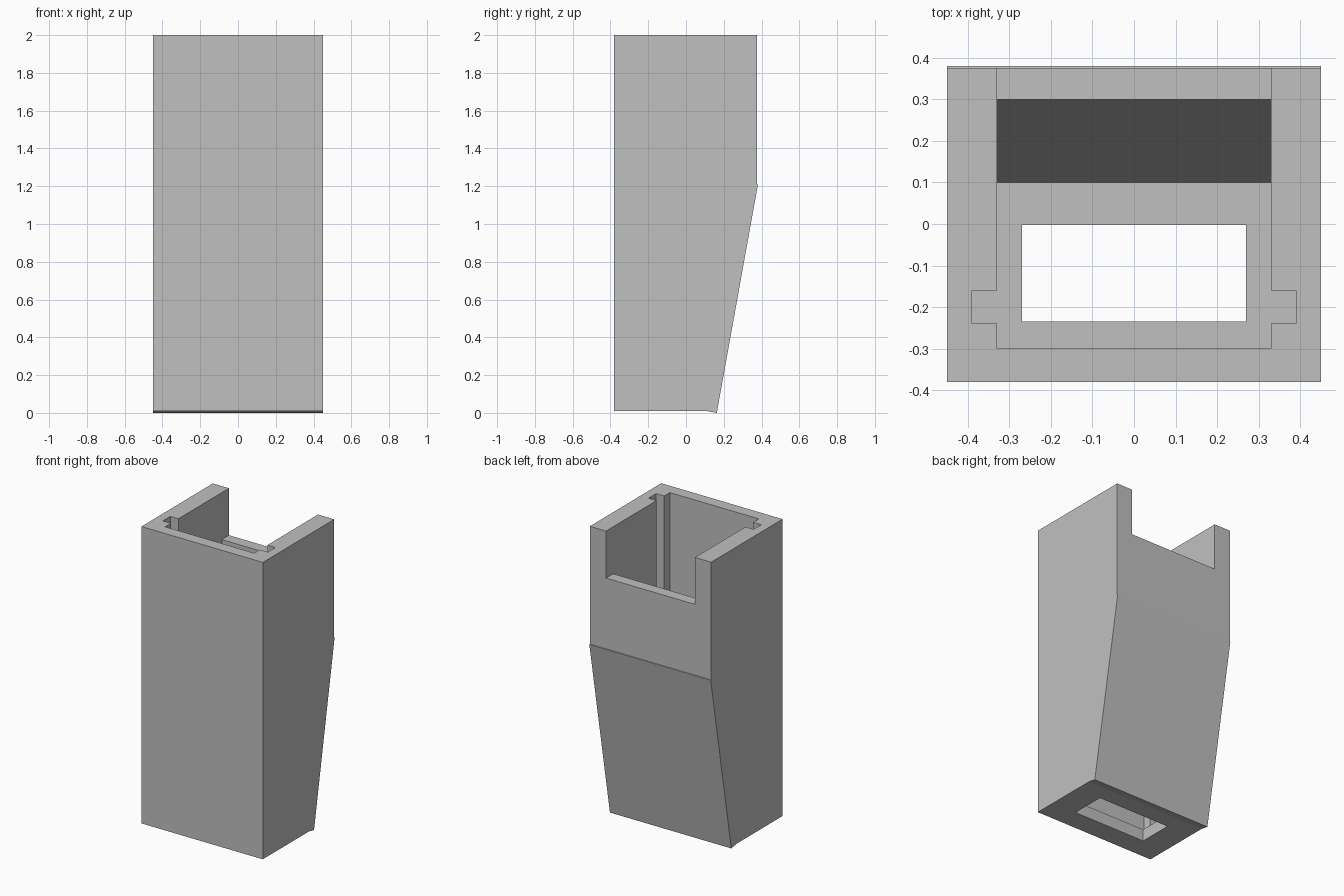
import bpy
import bmesh

cube = bpy.data.objects.get("Cube")
if cube:
    bpy.data.objects.remove(cube, do_unlink=True)

grey = bpy.data.materials.new("plain_grey")
grey.use_nodes = True
colour = (0.53, 0.53, 0.53, 1)
grey.diffuse_color = colour
grey.node_tree.nodes["Principled BSDF"].inputs["Base Color"].default_value = colour


def prism(name, profile, half_width):
    """Extrude a (y, z) side profile symmetrically along x."""
    bm = bmesh.new()
    face = bm.faces.new([bm.verts.new((-half_width, y, z)) for y, z in profile])
    new = bmesh.ops.extrude_face_region(bm, geom=[face])["geom"]
    bmesh.ops.translate(bm, vec=(2 * half_width, 0, 0),
                        verts=[v for v in new if isinstance(v, bmesh.types.BMVert)])
    bmesh.ops.recalc_face_normals(bm, faces=bm.faces)
    mesh = bpy.data.meshes.new(name)
    bm.to_mesh(mesh)
    bm.free()
    mesh.materials.append(grey)
    obj = bpy.data.objects.new(name, mesh)
    bpy.context.collection.objects.link(obj)
    return obj


def box_profile(y0, y1, z0, z1):
    return [(y0, z0), (y1, z0), (y1, z1), (y0, z1)]


def cut(target, cutter):
    """Subtract the cutter, then discard it."""
    cutter.hide_render = True
    mod = target.modifiers.new(cutter.name, "BOOLEAN")
    mod.operation = "DIFFERENCE"
    mod.solver = "EXACT"
    mod.object = cutter
    bpy.context.view_layer.objects.active = target
    bpy.ops.object.modifier_apply(modifier=mod.name)
    bpy.data.objects.remove(cutter, do_unlink=True)


FLOOR, TOP, ABOVE = 0.09, 2.0, 2.2

# Outer shell: upright front, tapered lower back with a tiny ledge
holder_body = prism("holder_body", [
    (-0.38, 0.01), (0.108, 0.01), (0.163, 0), (0.381, 1.21),
    (0.376, 1.211), (0.376, TOP), (-0.38, TOP)], 0.45)

# Cavity with sloping back wall and the open notch above the back sill
cut(holder_body, prism("cavity", [
    (-0.3, FLOOR), (0.1, FLOOR), (0.3, 1.2), (0.3, 1.685),
    (0.5, 1.685), (0.5, ABOVE), (-0.3, ABOVE)], 0.33))

# Side guide grooves
cut(holder_body, prism("grooves", box_profile(-0.24, -0.16, FLOOR, ABOVE), 0.39))

# Rectangular opening in the floor
cut(holder_body, prism("floor_opening", box_profile(-0.235, -0.003, -0.2, 0.3), 0.27))
